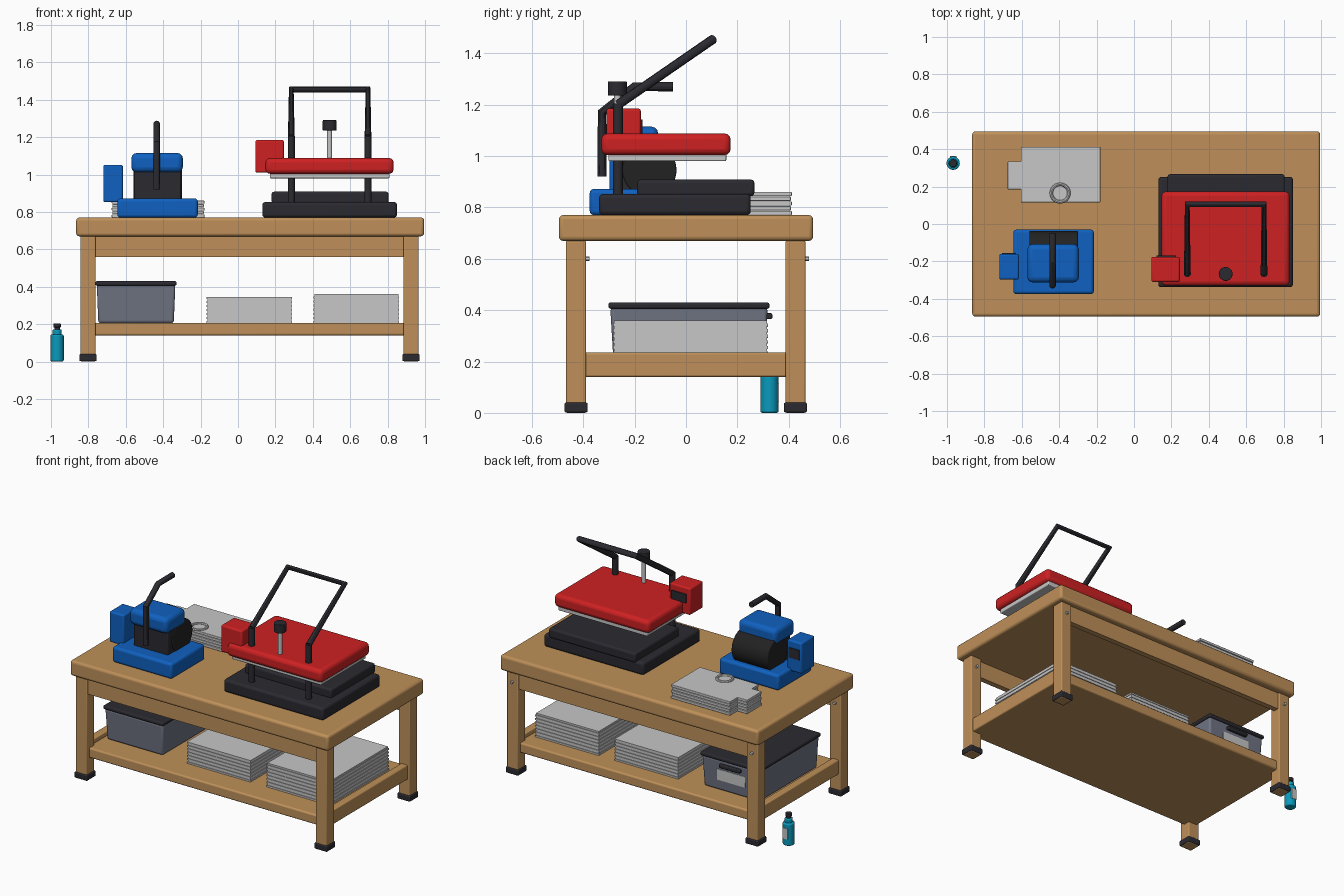
import bpy
from math import pi

if "Cube" in bpy.data.objects:
    bpy.data.objects.remove(bpy.data.objects["Cube"])


def colour(name, r, g, b):
    m = bpy.data.materials.new(name)
    m.use_nodes = True
    m.diffuse_color = (r, g, b, 1)
    m.node_tree.nodes["Principled BSDF"].inputs["Base Color"].default_value = (r, g, b, 1)
    return m


WOOD = colour("warm wood", .52, .28, .10)
BLACK = colour("charcoal", .023, .023, .03)
RUBBER = colour("black rubber", .016, .016, .017)
RED = colour("red enamel", .62, .015, .016)
BLUE = colour("blue enamel", .005, .12, .53)
STEEL = colour("pale grey", .57, .57, .57)
TUB = colour("slate plastic", .16, .175, .225)
CYAN = colour("cyan plastic", .003, .32, .5)


def finish(o, name, mat):
    o.name = name
    o.data.name = name
    o.data.materials.clear()
    o.data.materials.append(mat)
    bpy.ops.object.shade_smooth_by_angle()
    return o


def box(name, mat, x, y, z, bevel=0.0, taper=1.0):
    """Box from (min, max) ranges, with optional rounded edges and narrowed foot."""
    bpy.ops.mesh.primitive_cube_add(size=1)
    o = bpy.context.object
    for v in o.data.vertices:
        k = taper if v.co.z < 0 else 1
        v.co.x *= (x[1] - x[0]) * k
        v.co.y *= (y[1] - y[0]) * k
        v.co.z *= z[1] - z[0]
    o.location = [(a + b) / 2 for a, b in (x, y, z)]
    if bevel:
        m = o.modifiers.new("rounding", "BEVEL")
        m.width, m.segments = bevel, 3
    return finish(o, name, mat)


def cylinder(name, mat, r, centre, depth, axis="z", bevel=0.0, sides=32):
    turn = {"x": (0, pi / 2, 0), "y": (pi / 2, 0, 0), "z": (0, 0, 0)}[axis]
    bpy.ops.mesh.primitive_cylinder_add(vertices=sides, radius=r, depth=depth,
                                        location=centre, rotation=turn)
    o = bpy.context.object
    if bevel:
        m = o.modifiers.new("rounding", "BEVEL")
        m.width, m.segments, m.limit_method = bevel, 3, "ANGLE"
    return finish(o, name, mat)


def tube(name, mat, r, points):
    c = bpy.data.curves.new(name, "CURVE")
    c.dimensions, c.bevel_depth, c.bevel_resolution = "3D", r, 4
    c.use_fill_caps = True
    s = c.splines.new("POLY")
    s.points.add(len(points) - 1)
    for p, co in zip(s.points, points):
        p.co = (*co, 1)
    o = bpy.data.objects.new(name, c)
    bpy.context.collection.objects.link(o)
    bpy.ops.object.select_all(action="DESELECT")
    o.select_set(True)
    bpy.context.view_layer.objects.active = o
    bpy.ops.object.convert(target="MESH")
    return finish(bpy.context.object, name, mat)


def sheets(name, x, y, z, count):
    """Pile of thin sheets, every other one set in a little."""
    pitch = (z[1] - z[0]) / count
    for i in range(count):
        d = .004 * (i % 2)
        low = z[0] + i * pitch
        box(f"{name}_{i + 1}", STEEL, (x[0] + d, x[1] - d), (y[0] + d, y[1] - d),
            (low, low + pitch))


# Workbench
box("table_top", WOOD, (-.865, .995), (-.495, .495), (.67, .77), .016)
for side, lx in (("right", -.802), ("left", .925)):
    for end, ly in (("front", -.428), ("back", .426)):
        tag = f"{end}_{side}"
        box(f"leg_{tag}", WOOD, (lx - .04, lx + .04), (ly - .039, ly + .039), (0, .67), .006)
        box(f"foot_{tag}", BLACK, (lx - .046, lx + .046), (ly - .045, ly + .045),
            (.002, .04), .006)
        cylinder(f"bolt_{tag}", STEEL, .009, (lx, ly + .044, .6), .018, "y", sides=12)
    box(f"end_rail_{side}", WOOD, (lx - .025, lx + .025), (-.4, .4), (.14, .235), .008)
for end, ly in (("front", -.435), ("back", .435)):
    box(f"apron_{end}", WOOD, (-.78, .9), (ly - .018, ly + .018), (.56, .675))
box("shelf", WOOD, (-.8, .92), (-.44, .44), (.14, .205), .01)

# Things on the shelf
sheets("middle_sheet", (-.168, .29), (-.285, .32), (.205, .345), 13)
sheets("left_sheet", (.404, .862), (-.285, .32), (.205, .36), 14)
box("storage_tub", TUB, (-.755, -.335), (-.295, .318), (.205, .41), .014, .96)
box("tub_lid", BLACK, (-.762, -.328), (-.302, .325), (.405, .43), .009)
box("tub_handle", BLACK, (-.62, -.47), (.31, .336), (.365, .388), .006)
box("tub_label", STEEL, (-.645, -.445), (.308, .316), (.275, .345))

# Bottle on the floor
bx, by = -.967, .325
cylinder("bottle_body", CYAN, .0355, (bx, by, .0725), .145, bevel=.008)
cylinder("bottle_shoulder", CYAN, .024, (bx, by, .157), .03, bevel=.006)
cylinder("bottle_neck", BLACK, .015, (bx, by, .178), .02)
cylinder("bottle_cap", BLACK, .02, (bx, by, .193), .022, bevel=.004)
box("bottle_label", STEEL, (bx - .018, bx + .018), (by + .03, by + .0375), (.045, .115))

# Folded shirts on the table
pitch = .0185
for i in range(5):
    low = .77 + i * pitch
    d = .003 * (i % 2)
    box(f"shirt_body_{i + 1}", STEEL, (-.605 + d, -.18 - d), (.115 + d, .412 - d),
        (low, low + pitch - .002), .003)
    box(f"shirt_sleeve_{i + 1}", STEEL, (-.675 + d, -.59), (.185 + d, .335 - d),
        (low, low + pitch - .002), .003)
bpy.ops.mesh.primitive_torus_add(major_radius=.047, minor_radius=.009, major_segments=32,
                                 minor_segments=8, location=(-.395, .165, .862))
finish(bpy.context.object, "shirt_collar", STEEL)

# Blue cup press
box("cup_press_base", BLUE, (-.645, -.215), (-.375, -.03), (.77, .872), .016)
cylinder("cup_press_drum", RUBBER, .105, (-.43, -.142, .945), .26, "x", .006, 40)
box("cup_press_core", BLACK, (-.555, -.305), (-.285, -.12), (.86, 1.03), .008)
box("cup_press_head", BLUE, (-.57, -.295), (-.312, -.108), (1.012, 1.115), .028)
box("cup_press_control", BLUE, (-.72, -.615), (-.297, -.16), (.852, 1.052), .01)
box("cup_press_screen", BLACK, (-.705, -.63), (-.162, -.154), (.94, 1.005))
tube("cup_press_handle", BLACK, .018,
     [(-.435, -.327, .92), (-.435, -.327, 1.17), (-.435, -.2, 1.27), (-.435, -.05, 1.27)])

# Red flat press
box("flat_press_base", BLACK, (.13, .85), (-.338, .252), (.77, .853), .016)
box("flat_press_bed", BLACK, (.18, .805), (-.19, .266), (.845, .908), .012)
box("heating_plate", STEEL, (.17, .81), (-.302, .157), (.98, 1.015), .005)
box("flat_press_head", RED, (.147, .832), (-.33, .174), (1.004, 1.088), .024)
box("flat_press_control", RED, (.093, .245), (-.31, -.176), (1.01, 1.185), .01)
box("flat_press_screen", BLACK, (.12, .225), (-.178, -.169), (1.085, 1.143))
arms = (.285, .695)
for side, ax in zip(("right", "left"), arms):
    cylinder(f"flat_press_post_{side}", BLACK, .019, (ax, -.265, 1.025), .36)
tube("flat_press_handle", BLACK, .018,
     [(arms[0], -.265, 1.2), (arms[0], .105, 1.455), (arms[1], .105, 1.455),
      (arms[1], -.265, 1.2)])
cylinder("pressure_screw", STEEL, .013, (.49, -.267, 1.16), .17)
cylinder("pressure_knob", BLACK, .037, (.49, -.267, 1.263), .056, bevel=.004)
